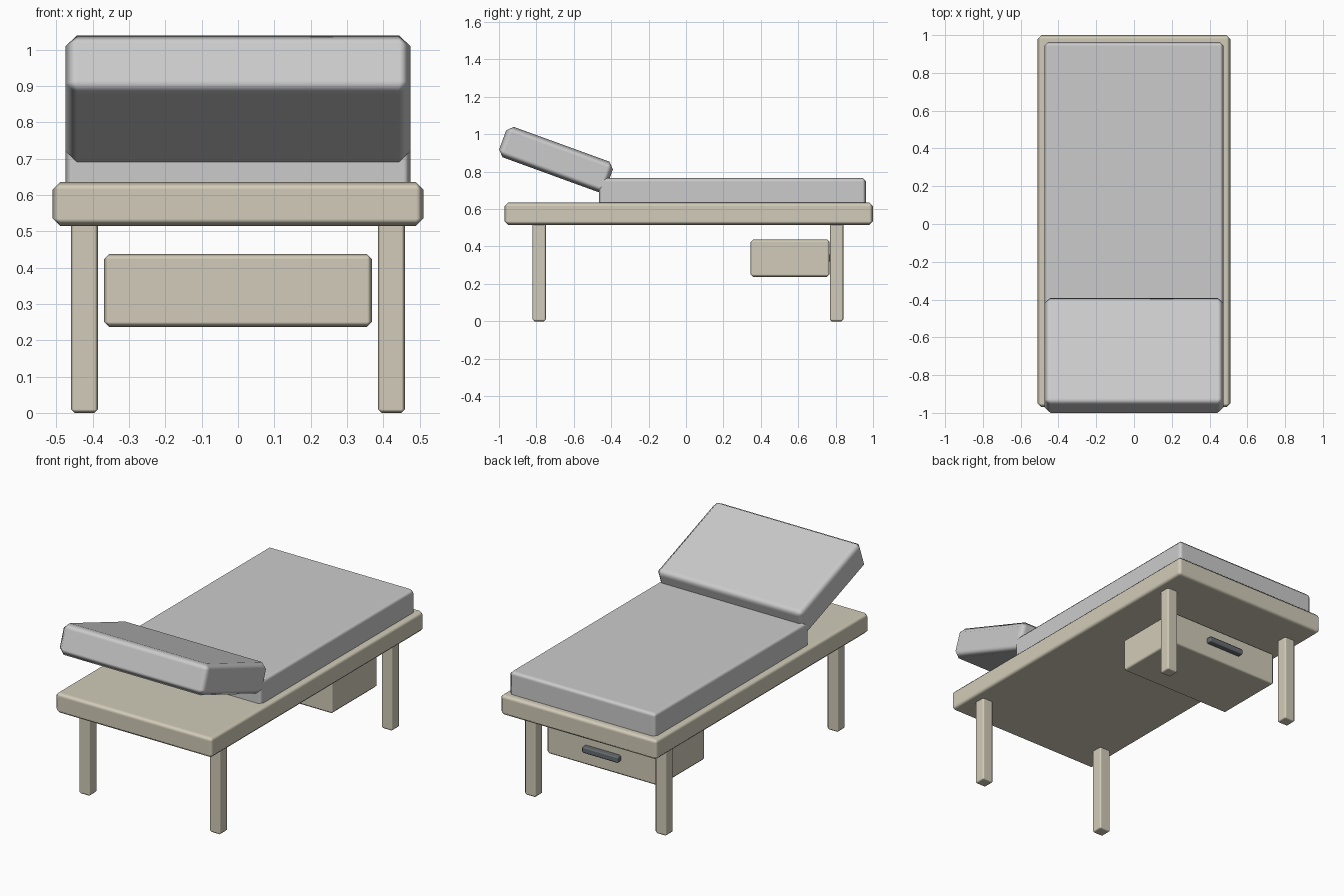
import bpy
from math import radians

if "Cube" in bpy.data.objects:
    bpy.data.objects.remove(bpy.data.objects["Cube"])


def material(name, rgb):
    m = bpy.data.materials.new(name)
    m.diffuse_color = (*rgb, 1)
    m.use_nodes = True
    m.node_tree.nodes["Principled BSDF"].inputs["Base Color"].default_value = m.diffuse_color
    return m


wood = material("beige_frame", (0.64, 0.60, 0.48))
dark = material("dark_handle", (0.13, 0.15, 0.16))


def block(name, lo, hi, bevel, mat=None, tilt=0):
    """Chamfered box between two corners, optionally tilted about x."""
    centre = [(a + b) / 2 for a, b in zip(lo, hi)]
    bpy.ops.mesh.primitive_cube_add(size=1, location=centre)
    ob = bpy.context.object
    ob.name = name
    ob.scale = [b - a for a, b in zip(lo, hi)]
    bpy.ops.object.transform_apply(location=False, rotation=False, scale=True)
    ob.rotation_euler.x = radians(tilt)
    mod = ob.modifiers.new("Chamfer", 'BEVEL')
    mod.width = bevel
    mod.segments = 1
    mod.harden_normals = True
    bpy.ops.object.shade_smooth()
    if mat:
        ob.data.materials.append(mat)
    return ob


# Bed frame
block("bed_frame", (-0.51, -0.97, 0.515), (0.51, 1.0, 0.635), 0.02, wood)

# Four legs
for side, x in (("left", -0.4225), ("right", 0.4225)):
    for end, y in (("front", -0.785), ("back", 0.805)):
        block(f"{end}_{side}_leg", (x - 0.037, y - 0.036, 0),
              (x + 0.037, y + 0.036, 0.525), 0.01, wood)

# Flat mattress and raised backrest
block("mattress", (-0.475, -0.465, 0.615), (0.475, 0.963, 0.767), 0.02)
block("backrest", (-0.475, -0.695 - 0.304, 0.865 - 0.0866),
      (0.475, -0.695 + 0.304, 0.865 + 0.0866), 0.032, tilt=-20)

# Drawer box with its pull
block("drawer", (-0.369, 0.345, 0.237), (0.369, 0.768, 0.437), 0.014, wood)
block("drawer_handle", (-0.118, 0.755, 0.32), (0.118, 0.80, 0.357), 0.008, dark)
